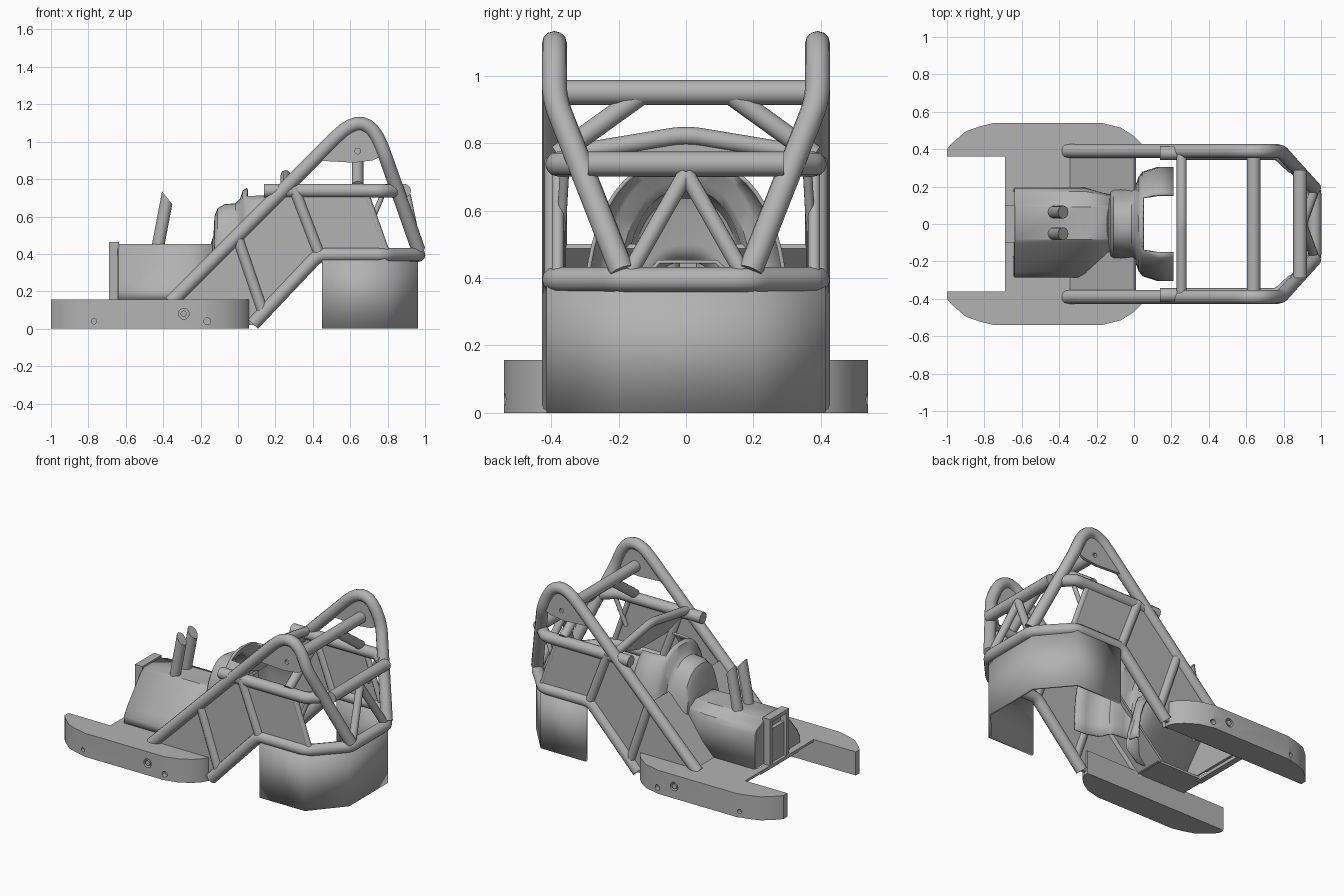
import bpy, bmesh, math
from mathutils import Vector

if "Cube" in bpy.data.objects:
    bpy.data.objects.remove(bpy.data.objects["Cube"])

grey = bpy.data.materials.new("plain grey")
grey.use_nodes = True
grey.diffuse_color = (0.45, 0.45, 0.45, 1)
grey.node_tree.nodes["Principled BSDF"].inputs["Base Color"].default_value = (0.45, 0.45, 0.45, 1)


def add_mesh(name, bm, smooth=True):
    bmesh.ops.recalc_face_normals(bm, faces=bm.faces)
    me = bpy.data.meshes.new(name)
    bm.to_mesh(me)
    bm.free()
    me.materials.append(grey)
    ob = bpy.data.objects.new(name, me)
    bpy.context.collection.objects.link(ob)
    if smooth:
        bpy.ops.object.select_all(action='DESELECT')
        ob.select_set(True)
        bpy.context.view_layer.objects.active = ob
        bpy.ops.object.shade_smooth_by_angle(angle=math.radians(35))
    return ob


def rounded(points, cut, steps=8):
    """Path with every inner corner replaced by a soft bend."""
    pts = [Vector(p) for p in points]
    out = [pts[0]]
    for i in range(1, len(pts) - 1):
        p = pts[i]
        d = cut[i - 1] if isinstance(cut, (list, tuple)) else cut
        a = p + (pts[i - 1] - p).normalized() * d
        b = p + (pts[i + 1] - p).normalized() * d
        for k in range(steps + 1):
            t = k / steps
            out.append(a * (1 - t) ** 2 + p * 2 * t * (1 - t) + b * t ** 2)
    return out + [pts[-1]]


def tube(name, points, r=0.037, cut=0.05, caps=True):
    """Round bar swept along a path."""
    path = rounded(points, cut)
    cu = bpy.data.curves.new(name, 'CURVE')
    cu.dimensions = '3D'
    cu.bevel_depth = r
    cu.bevel_resolution = 4
    cu.use_fill_caps = caps
    sp = cu.splines.new('POLY')
    sp.points.add(len(path) - 1)
    for q, p in zip(sp.points, path):
        q.co = (*p, 1)
    sp.use_smooth = True
    cu.materials.append(grey)
    ob = bpy.data.objects.new(name, cu)
    bpy.context.collection.objects.link(ob)
    return ob


def plate(name, outline, depth):
    """Extrude a closed outline of 3D points along a vector."""
    bm = bmesh.new()
    f = bm.faces.new([bm.verts.new(p) for p in outline])
    res = bmesh.ops.extrude_face_region(bm, geom=[f])
    vs = [g for g in res['geom'] if isinstance(g, bmesh.types.BMVert)]
    bmesh.ops.translate(bm, verts=vs, vec=depth)
    return add_mesh(name, bm)


def box(name, x, y, z):
    return plate(name, [(x[0], y[0], z[0]), (x[1], y[0], z[0]), (x[1], y[1], z[0]), (x[0], y[1], z[0])],
                 (0, 0, z[1] - z[0]))


def drill(ob, holes, y, depth):
    """Cut round holes (x, z, radius) running along y."""
    for x, z, r in holes:
        bpy.ops.mesh.primitive_cylinder_add(vertices=20, radius=r, depth=depth, location=(x, y, z),
                                            rotation=(math.pi / 2, 0, 0))
        c = bpy.context.object
        c.name = "hole_cutter"
        c.hide_render = True
        c.hide_set(True)
        c.display_type = 'WIRE'
        m = ob.modifiers.new("hole", 'BOOLEAN')
        m.operation = 'DIFFERENCE'
        m.object = c
        m.solver = 'EXACT'
        bpy.context.view_layer.update()
        me = bpy.data.meshes.new_from_object(ob.evaluated_get(bpy.context.evaluated_depsgraph_get()))
        ob.modifiers.clear()
        ob.data = me
        bpy.data.objects.remove(c)


def loft(name, rings, thick, skip=lambda c: False):
    """Skin between open cross-sections, then give it thickness."""
    bm = bmesh.new()
    rows = [[bm.verts.new(p) for p in ring] for ring in rings]
    for a, b in zip(rows, rows[1:]):
        for i in range(len(a) - 1):
            f = bm.faces.new((a[i], a[i + 1], b[i + 1], b[i]))
            if skip(f.calc_center_median()):
                bm.faces.remove(f)
    ob = add_mesh(name, bm)
    m = ob.modifiers.new("thickness", 'SOLIDIFY')
    m.thickness = thick
    m.offset = 0
    return ob


W = 0.39
for s, side in ((-1, "right"), (1, "left")):
    # Side pontoon with bolt holes
    outline = [(-1, .36), (-1, .4), (-.975, .43), (-.9, .495), (-.83, .52), (-.75, .54), (-.17, .54),
               (-.07, .515), (0, .47), (.04, .43), (.06, .39), (.06, .36)]
    pontoon = plate(side + "_pontoon", [(x, s * y, 0) for x, y in outline], (0, 0, .157))
    drill(pontoon, [(-.77, .04, .014), (-.29, .08, .028), (-.165, .04, .018)], s * .54, .06)
    tube(side + "_pontoon_bushing", [(-.29, s * .50, .08), (-.29, s * .538, .08)], .017)

    # Cage tubes
    tube(side + "_hoop", [(-.36, s * W, .14), (.685, s * W, 1.185), (.785, s * W, .93), (.965, s * .19, .42)],
         cut=[.22, .05])
    tube(side + "_lower_rail", [(.08, s * W, .025), (.43, s * W, .395), (.78, s * W, .395), (.965, s * .19, .395),
                                (.965, 0, .395)], cut=.04)
    tube(side + "_middle_rail", [(.14, s * .38, .738), (.77, s * .38, .738), (.855, s * .30, .738)], cut=.03)
    tube(side + "_front_brace", [(0, s * W, .48), (.13, s * W, .1)], .03)
    tube(side + "_middle_brace", [(.3, s * W, .75), (.43, s * W, .41)], .03)
    tube(side + "_rear_brace", [(.68, s * .38, .73), (.79, s * .38, .42)], .018)
    tube(side + "_inner_brace", [(.775, s * .36, .72), (.70, s * .37, .54)], .014)
    tube(side + "_top_strut", [(.64, s * .13, .945), (.64, s * .38, .765)], .03)
    tube(side + "_tail_strut", [(.90, 0, .71), (.96, s * .165, .42)], .025)

    # Skin panels
    skin = [(-.35, .157), (.27, .76), (.68, .74), (.79, .42), (.43, .4), (.09, .02), (.05, .02), (.05, .157)]
    plate(side + "_side_panel", [(x, s * .375, z) for x, z in skin], (0, s * .02, 0))
    gusset = [(.40, .90), (.52, 1.02), (.60, 1.08), (.68, 1.08), (.74, 1.02), (.78, .93), (.72, .90), (.62, .888)]
    top = plate(side + "_hoop_gusset", [(x, s * .38, z) for x, z in gusset], (0, s * .02, 0))
    drill(top, [(.64, .95, .015)], s * W, .2)

    # Floor strip and sloping firewall
    box(side + "_floor", (-.69, -.33), sorted((s * .17, s * .4)), (.142, .157))
    plate(side + "_firewall", [(-.35, s * .15, .15), (-.35, s * .38, .15), (.0, s * .38, .50), (.0, s * .15, .50)],
          (.012, 0, -.012))

    # Exhaust stack with slanted mouth
    bpy.ops.mesh.primitive_cylinder_add(vertices=24, radius=.034, depth=.27, location=(0, 0, 0))
    stack = bpy.context.object
    stack.name = side + "_exhaust_stack"
    for v in stack.data.vertices:
        up = v.co.z > 0
        v.co.z = v.co.z + .135 - (v.co.x if up else 0)
        v.co.x += .19 * v.co.z
    stack.location = (-.43, s * .058 + .006, .43)
    stack.data.materials.append(grey)
    bpy.ops.object.shade_smooth_by_angle()

    # Nose bracket posts
    box(side + "_nose_post", (-.69, -.635), sorted((s * .075, s * .1)), (.157, .465))

# Bars across the cage
tube("top_crossbar", [(.64, -W, .95), (.64, W, .95)], caps=False)
tube("tail_crossbar", [(.888, -.29, .738), (.888, .29, .738)])
tube("dash_crossbar", [(.255, -W, .76), (.255, 0, .825), (.255, W, .76)], .027)
dash = [(-.36, .76), (0, .825), (.36, .76), (.26, .735), (.15, .70), (-.15, .70), (-.26, .735)]
plate("dash_plate", [(.245, y, z) for y, z in dash], (.02, 0, 0))

# Rear skirt, open at the front and underneath
skirt = [(.45, .405), (.78, .405), (.955, .2), (.955, -.2), (.78, -.405), (.45, -.405)]
loft("rear_skirt", [[(x, y, z) for x, y in skirt] for z in (0, .385)], .018)

# Nose bracket and floor bars
box("nose_bracket_top", (-.69, -.635), (-.1, .1), (.44, .465))
box("nose_bracket_panel", (-.67, -.635), (-.1, .1), (.157, .38))
box("floor_front_bar", (-.69, -.65), (-.2, .2), (.135, .157))

# Hood shell: flared on one side, stepped on the other
section = [(-.28, .157), (-.28, .20), (-.25, .25), (-.10, .43), (-.08, .448), (.09, .448), (.105, .435),
           (.17, .41), (.185, .38), (.19, .157)]


def hood_ring(x, k):
    return [(x, max(-.09, min(.1, y)) + (y - max(-.09, min(.1, y))) * k, z) for y, z in section]


loft("hood", [hood_ring(-.64, 1), hood_ring(-.26, 1), hood_ring(-.10, .5)], .012)
plate("hood_front", hood_ring(-.645, 1), (.012, 0, 0))


# Cowl: arched sections swelling from the hood to the open cockpit
def arch(x, half, top, base=.22, n=28):
    ring = []
    for i in range(n + 1):
        a = math.pi * i / n
        c, d = math.cos(a), math.sin(a)
        ring.append((x, half * math.copysign(abs(c) ** .8, c), base + (top - base) * d ** .8))
    return ring


stations = [(-.14, .12, .45), (-.125, .155, .50), (-.12, .175, .60), (-.105, .185, .64), (-.07, .19, .66),
            (-.01, .195, .665), (.015, .21, .69), (.03, .25, .735), (.05, .275, .748), (.13, .30, .75),
            (.21, .30, .75)]
loft("cowl", [arch(*s) for s in stations], .012,
     skip=lambda c: c.x > .05 and abs(c.y) < .14)
